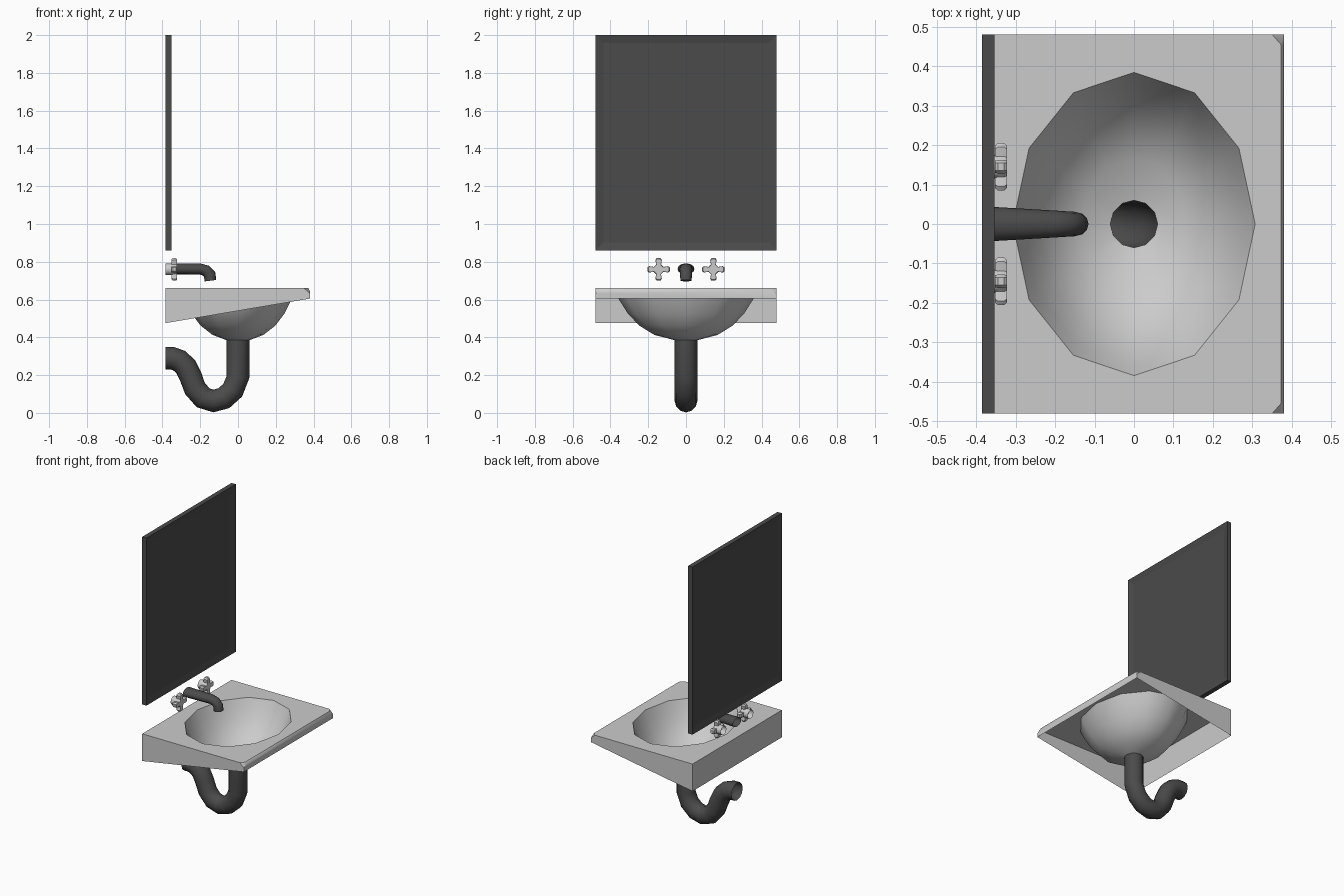
import bpy, bmesh, math
from mathutils import Vector

if "Cube" in bpy.data.objects:
    bpy.data.objects.remove(bpy.data.objects["Cube"])

dark = bpy.data.materials.new("dark_grey")
dark.diffuse_color = (0.07, 0.07, 0.07, 1)
dark.use_nodes = True
dark.node_tree.nodes["Principled BSDF"].inputs["Base Color"].default_value = dark.diffuse_color


def finish(bm, name, mat=None, smooth=None):
    bmesh.ops.recalc_face_normals(bm, faces=bm.faces)
    mesh = bpy.data.meshes.new(name)
    bm.to_mesh(mesh)
    bm.free()
    ob = bpy.data.objects.new(name, mesh)
    bpy.context.collection.objects.link(ob)
    if mat:
        mesh.materials.append(mat)
    if smooth:
        bpy.ops.object.select_all(action='DESELECT')
        bpy.context.view_layer.objects.active = ob
        ob.select_set(True)
        bpy.ops.object.shade_smooth_by_angle(angle=math.radians(smooth))
    return ob


def bridge(bm, a, b):
    n = len(a)
    for i in range(n):
        bm.faces.new((a[i], a[(i + 1) % n], b[(i + 1) % n], b[i]))


def tube(name, path, sides=12, cap_end=False, y=0, mat=None):
    """Sweep an ellipse along (x, z, radius in plane, radius in y)."""
    bm = bmesh.new()
    prev = None
    for i, (x, z, rn, ry) in enumerate(path):
        p, q = path[max(i - 1, 0)], path[min(i + 1, len(path) - 1)]
        t = Vector((q[0] - p[0], q[1] - p[1])).normalized()
        ring = []
        for k in range(sides):
            a = 2 * math.pi * k / sides
            c = rn * math.cos(a)
            ring.append(bm.verts.new((x - t.y * c, y + ry * math.sin(a), z + t.x * c)))
        if prev:
            bridge(bm, prev, ring)
        prev = ring
    if cap_end:
        bm.faces.new(prev)
    return finish(bm, name, mat, 40)


# Mirror: framed panel, recessed on both faces
bm = bmesh.new()
bmesh.ops.create_cube(bm, size=1)
for v in bm.verts:
    v.co = (-0.369 + v.co.x * 0.032, v.co.y * 0.96, 1.43 + v.co.z * 1.14)
bm.normal_update()
faces = [f for f in bm.faces if abs(f.normal.x) > 0.9]
bmesh.ops.inset_individual(bm, faces=faces, thickness=0.06)
for f in faces:
    bmesh.ops.translate(bm, verts=f.verts, vec=-f.normal * 0.01)
finish(bm, "mirror", dark)

# Basin: top with oval opening, open-bottomed skirt
bm = bmesh.new()
V = lambda x, y, z: bm.verts.new((x, y, z))
T = 0.66
top = [V(x, y, T) for x, y in ((-.385, -.48), (.35, -.48), (.372, -.455),
                               (.372, .455), (.35, .48), (-.385, .48))]
c1, e1, e2, c2 = [V(.38, y, z) for y, z in ((-.48, .632), (-.455, .645),
                                            (.455, .645), (.48, .632))]
b1, b2, b3, b4 = V(-.385, -.48, .475), V(.38, -.48, .605), V(.38, .48, .605), V(-.385, .48, .475)
bm.faces.new((b1, b2, c1, top[1], top[0]))
bm.faces.new((b3, b4, top[5], top[4], c2))
bm.faces.new((b4, b1, top[0], top[5]))
bm.faces.new((b2, b3, c2, e2, e1, c1))
bm.faces.new((e1, e2, top[3], top[2]))
bm.faces.new((c1, e1, top[2], top[1]))
bm.faces.new((c2, top[4], top[3], e2))

# Bowl rings from rim to drain
rings = []
for rx, ry, z in ((.307, .384, T), (.283, .355, .6), (.245, .307, .525), (.198, .247, .462),
                  (.135, .168, .413), (.06, .06, .385)):
    rings.append([V(rx * math.cos(k * math.pi / 6), ry * math.sin(k * math.pi / 6), z)
                  for k in range(12)])
for a, b in zip(rings, rings[1:]):
    bridge(bm, a, b)
edges = []
for loop in (top, rings[0]):
    for i, v in enumerate(loop):
        w = loop[(i + 1) % len(loop)]
        edges.append(bm.edges.get((v, w)) or bm.edges.new((v, w)))
bmesh.ops.triangle_fill(bm, use_beauty=True, use_dissolve=False, edges=edges)
finish(bm, "basin", None, 40)

# Drain trap
trap = ((0, .387), (0, .19), (-.028, .12), (-.075, .078), (-.13, .063), (-.185, .08),
        (-.228, .13), (-.25, .19), (-.277, .245), (-.312, .277), (-.35, .29), (-.385, .29))
tube("drain_trap", [(x, z, .06, .06) for x, z in trap], mat=dark)

# Spout tapering toward a downturned end
tube("spout", ((-.385, .762, .03, .045), (-.2, .762, .029, .034), (-.168, .752, .031, .032),
               (-.15, .732, .032, .031), (-.146, .70, .031, .03)), cap_end=True, mat=dark)

# Tap handles: round stem plus four-armed cross
for side, y in (("left", -.145), ("right", .145)):
    tube(side + "_tap_stem", ((-.385, .76, .03, .03), (-.345, .76, .03, .03)), y=y)
    bm = bmesh.new()
    outline = []
    for q in range(4):
        ca, sa = round(math.cos(q * math.pi / 2)), round(math.sin(q * math.pi / 2))
        for u, w in ((.026, -.013), (.05, -.017), (.06, -.01), (.06, .01),
                     (.05, .017), (.026, .013)):
            outline.append((y + u * ca - w * sa, .76 + u * sa + w * ca))
    prev = None
    for x, s in ((-.352, .9), (-.345, 1), (-.329, 1), (-.322, .9)):
        ring = [bm.verts.new((x, y + (a - y) * s, .76 + (b - .76) * s)) for a, b in outline]
        if prev:
            bridge(bm, prev, ring)
        else:
            bm.faces.new(ring)
        prev = ring
    bm.faces.new(prev)
    finish(bm, side + "_tap_handle", None, 35)
